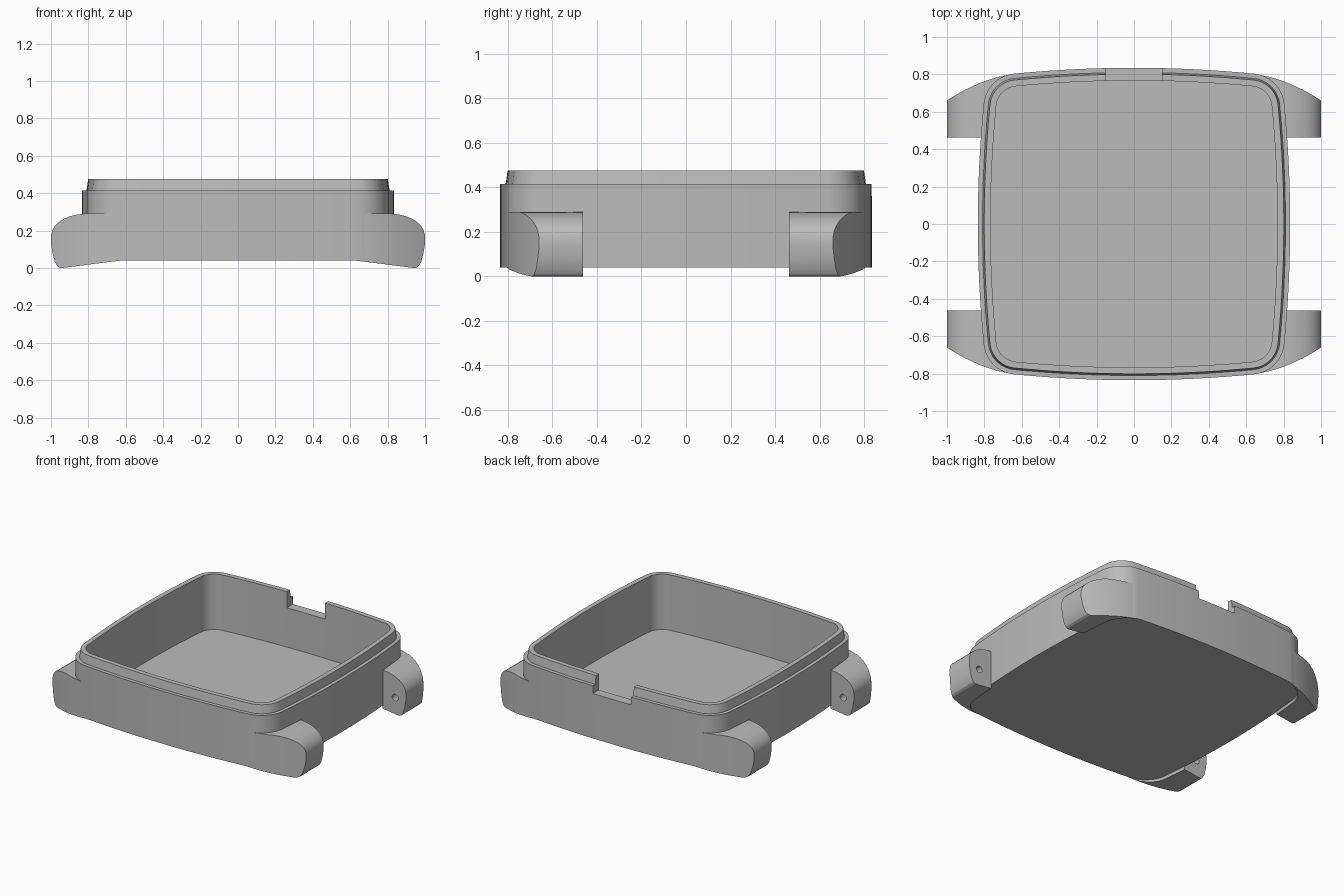
import bpy, bmesh, math
from mathutils import Vector, Matrix

cube = bpy.data.objects.get("Cube")
if cube:
    bpy.data.objects.remove(cube, do_unlink=True)

grey = bpy.data.materials.new("case grey")
grey.use_nodes = True
grey.diffuse_color = (0.5, 0.5, 0.5, 1)
grey.node_tree.nodes["Principled BSDF"].inputs["Base Color"].default_value = (0.5, 0.5, 0.5, 1)

HALF, SIDE_R, CORNER_R = 0.835, 6.6, 0.18


def outline(inset):
    """Rounded square with gently bowed sides, shrunk evenly by inset."""
    away = SIDE_R - HALF
    # corner centre (c, c): corner arc tangent to the bowed side
    k = (SIDE_R - CORNER_R) ** 2
    c = (-away + math.sqrt(2 * k - away ** 2)) / 2
    tilt = math.atan2(c, c + away)
    big, small = SIDE_R - inset, CORNER_R - inset
    quarter = []
    for i in range(16):
        a = tilt * (1 - i / 8)
        quarter.append(Vector((big * math.cos(a) - away, -big * math.sin(a))))
    for i in range(14):
        a = tilt + (math.pi / 2 - 2 * tilt) * i / 14
        quarter.append(Vector((c + small * math.cos(a), c + small * math.sin(a))))
    return [Matrix.Rotation(q * math.pi / 2, 2) @ p for q in range(4) for p in quarter]


def finish(name, bm):
    bmesh.ops.recalc_face_normals(bm, faces=bm.faces)
    mesh = bpy.data.meshes.new(name)
    bm.to_mesh(mesh)
    bm.free()
    mesh.materials.append(grey)
    ob = bpy.data.objects.new(name, mesh)
    bpy.context.collection.objects.link(ob)
    return ob


def loft(name, levels):
    """Closed solid through (inset, height) outline rings."""
    bm = bmesh.new()
    rings = [[bm.verts.new((p.x, p.y, z)) for p in outline(d)] for d, z in levels]
    for a, b in zip(rings, rings[1:]):
        for i in range(len(a)):
            j = (i + 1) % len(a)
            bm.faces.new((a[i], a[j], b[j], b[i]))
    bm.faces.new(rings[0])
    bm.faces.new(rings[-1])
    return finish(name, bm)


def activate(ob):
    bpy.ops.object.select_all(action='DESELECT')
    ob.select_set(True)
    bpy.context.view_layer.objects.active = ob


def cut(ob, cutter):
    mod = ob.modifiers.new("cut", 'BOOLEAN')
    mod.operation, mod.solver, mod.object = 'DIFFERENCE', 'EXACT', cutter
    activate(ob)
    bpy.ops.object.modifier_apply(modifier=mod.name)
    bpy.data.objects.remove(cutter, do_unlink=True)


def smooth(ob):
    activate(ob)
    bpy.ops.object.shade_smooth_by_angle(angle=math.radians(28))


# Case: outer wall, shoulder, tapered lip, open cavity and floor
case = loft("case", [(0, 0.04), (0, 0.415), (0.025, 0.415), (0.034, 0.475),
                     (0.068, 0.475), (0.068, 0.08)])

# Notch through the back rim
bm = bmesh.new()
bmesh.ops.create_cube(bm, size=1, matrix=Matrix.Translation((0, 0.83, 0.46))
                      @ Matrix.Diagonal((0.3, 0.2, 0.2, 1)))
cut(case, finish("notch_cutter", bm))
smooth(case)

# Strap lugs: stations of (x, underside, top), curved outer side
stations = [(0.62, 0.04, 0.29), (0.67, 0.034, 0.29), (0.72, 0.028, 0.29),
            (0.77, 0.022, 0.29), (0.82, 0.015, 0.29), (0.86, 0.01, 0.286),
            (0.9, 0.005, 0.276), (0.93, 0.001, 0.263), (0.95, 0, 0.251),
            (0.965, 0.008, 0.239), (0.98, 0.032, 0.223), (0.992, 0.08, 0.204),
            (1, 0.13, 0.175)]
bm = bmesh.new()
loops = []
for x, low, high in stations:
    t = x - 0.62
    outer = 0.805 - 0.1 * t - 0.74 * t * t
    loops.append([bm.verts.new((x, y, z)) for y, z in
                  ((0.463, low), (outer, low), (outer, high), (0.463, high))])
for a, b in zip(loops, loops[1:]):
    for i in range(4):
        j = (i + 1) % 4
        bm.faces.new((a[i], a[j], b[j], b[i]))
bm.faces.new(loops[0])
bm.faces.new(loops[-1])
lugs = finish("strap_lugs", bm)

# Fit the lugs against the case wall
cut(lugs, loft("case_cutter", [(0.004, -0.1), (0.004, 0.6)]))

# Blind pin hole in the inner face
bm = bmesh.new()
bmesh.ops.create_cone(bm, cap_ends=True, segments=20, radius1=0.024, radius2=0.024, depth=0.16,
                      matrix=Matrix.Translation((0.915, 0.463, 0.12))
                      @ Matrix.Rotation(math.pi / 2, 4, 'X'))
cut(lugs, finish("pin_cutter", bm))

# Repeat at all four corners
mirror = lugs.modifiers.new("mirror", 'MIRROR')
mirror.use_axis = (True, True, False)
mirror.use_mirror_merge = False
activate(lugs)
bpy.ops.object.modifier_apply(modifier=mirror.name)
smooth(lugs)
